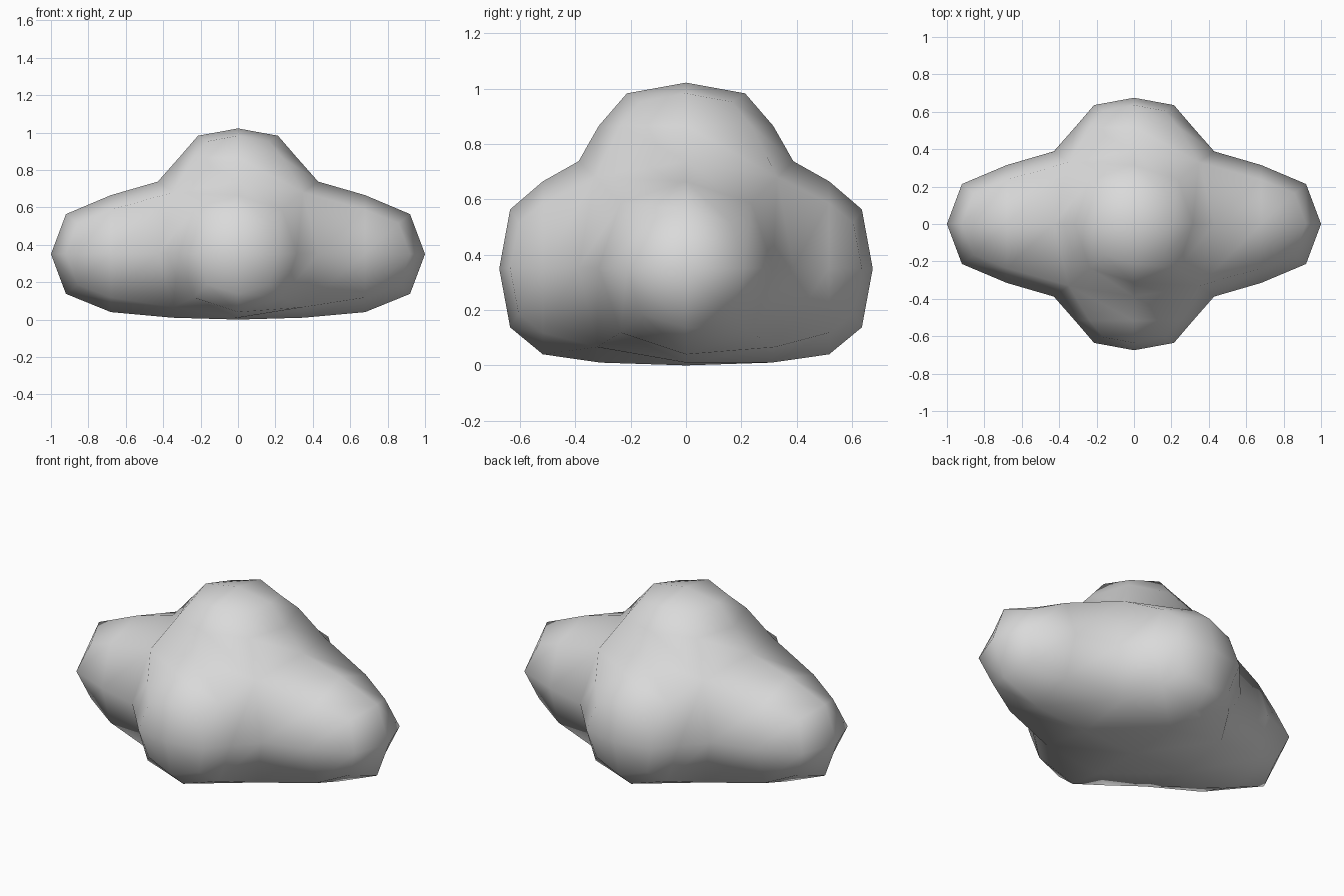
import bpy
import bmesh
from mathutils import Vector

if "Cube" in bpy.data.objects:
    bpy.data.objects.remove(bpy.data.objects["Cube"])

CORE = 0.36      # half size of the central block
TIP = 0.27       # half size of each lobe's end face
CENTRE_Z = 0.35
REACH = (1.0, 0.675, 0.672)   # lobe length along x, y, z

grey = bpy.data.materials.new("light grey")
grey.diffuse_color = (0.7, 0.7, 0.7, 1)
grey.use_nodes = True
grey.node_tree.nodes["Principled BSDF"].inputs["Base Color"].default_value = grey.diffuse_color

# Central block
bm = bmesh.new()
bmesh.ops.create_cube(bm, size=2 * CORE)
bm.normal_update()

# Five lobes: every side except the underside is pulled out and tapered
sides = [f for f in bm.faces if f.normal.z > -0.5]
directions = [f.normal.copy() for f in sides]
lobes = bmesh.ops.extrude_discrete_faces(bm, faces=sides)["faces"]
for face in lobes:
    centre = face.calc_center_median()
    axis = max(range(3), key=lambda i: abs(centre[i]))
    sign = 1 if centre[axis] > 0 else -1
    for v in face.verts:
        co = Vector(v.co) * (TIP / CORE)
        co[axis] = sign * REACH[axis]
        v.co = co

# Settle the underside on the ground
for v in bm.verts:
    v.co.z = max(v.co.z, -CENTRE_Z) + CENTRE_Z
bmesh.ops.recalc_face_normals(bm, faces=bm.faces)
for f in bm.faces:
    f.smooth = True

mesh = bpy.data.meshes.new("lobed_body")
bm.to_mesh(mesh)
bm.free()
mesh.materials.append(grey)
body = bpy.data.objects.new("lobed_body", mesh)
bpy.context.collection.objects.link(body)

# One round of smoothing subdivision keeps the coarse rounded outline
sub = body.modifiers.new("rounding", "SUBSURF")
sub.levels = 1
sub.render_levels = 1
sub.use_limit_surface = False
